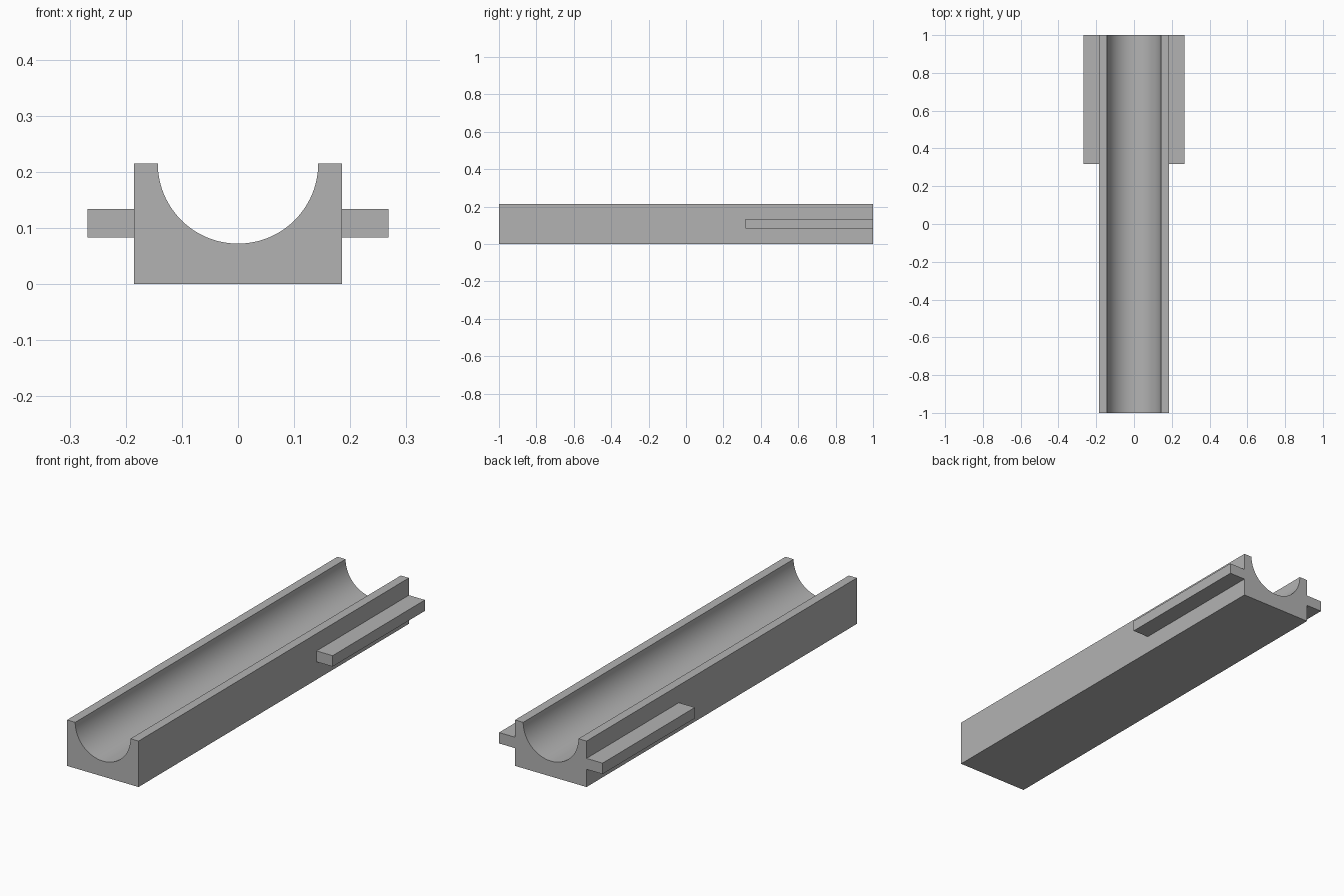
import bpy
import bmesh
from math import cos, sin, pi, radians

cube = bpy.data.objects.get("Cube")
if cube:
    bpy.data.objects.remove(cube, do_unlink=True)

HALF_WIDTH, HEIGHT, BORE = 0.185, 0.215, 0.143
RAIL_OUT, RAIL_LOW, RAIL_HIGH, RAIL_START = 0.268, 0.083, 0.134, 0.317
ARC_STEPS = 48

grey = bpy.data.materials.new("plain_grey")
grey.use_nodes = True
colour = (0.45, 0.45, 0.45, 1)
grey.diffuse_color = colour
grey.node_tree.nodes["Principled BSDF"].inputs["Base Color"].default_value = colour


def extrude_profile(name, points, y0, y1):
    """Extrude a closed x-z profile along y."""
    bm = bmesh.new()
    face = bm.faces.new([bm.verts.new((x, y0, z)) for x, z in points])
    result = bmesh.ops.extrude_face_region(bm, geom=[face], use_keep_orig=True)
    moved = [v for v in result["geom"] if isinstance(v, bmesh.types.BMVert)]
    bmesh.ops.translate(bm, verts=moved, vec=(0, y1 - y0, 0))
    bmesh.ops.recalc_face_normals(bm, faces=bm.faces)
    mesh = bpy.data.meshes.new(name)
    bm.to_mesh(mesh)
    bm.free()
    mesh.materials.append(grey)
    obj = bpy.data.objects.new(name, mesh)
    bpy.context.collection.objects.link(obj)
    return obj


# Block with a half-round channel along its top
arc = [(-BORE * cos(pi * i / ARC_STEPS), HEIGHT - BORE * sin(pi * i / ARC_STEPS))
       for i in range(ARC_STEPS + 1)]
outline = [(HALF_WIDTH, HEIGHT), (HALF_WIDTH, 0), (-HALF_WIDTH, 0), (-HALF_WIDTH, HEIGHT)]
body = extrude_profile("channel_block", arc + outline, -1, 1)
bpy.ops.object.select_all(action="DESELECT")
body.select_set(True)
bpy.context.view_layer.objects.active = body
bpy.ops.object.shade_smooth_by_angle(angle=radians(30))

# Side rails, flush with the back end
for side, name in ((1, "left_rail"), (-1, "right_rail")):
    inner, outer = side * HALF_WIDTH, side * RAIL_OUT
    extrude_profile(name, [(inner, RAIL_LOW), (outer, RAIL_LOW),
                           (outer, RAIL_HIGH), (inner, RAIL_HIGH)], RAIL_START, 1)
